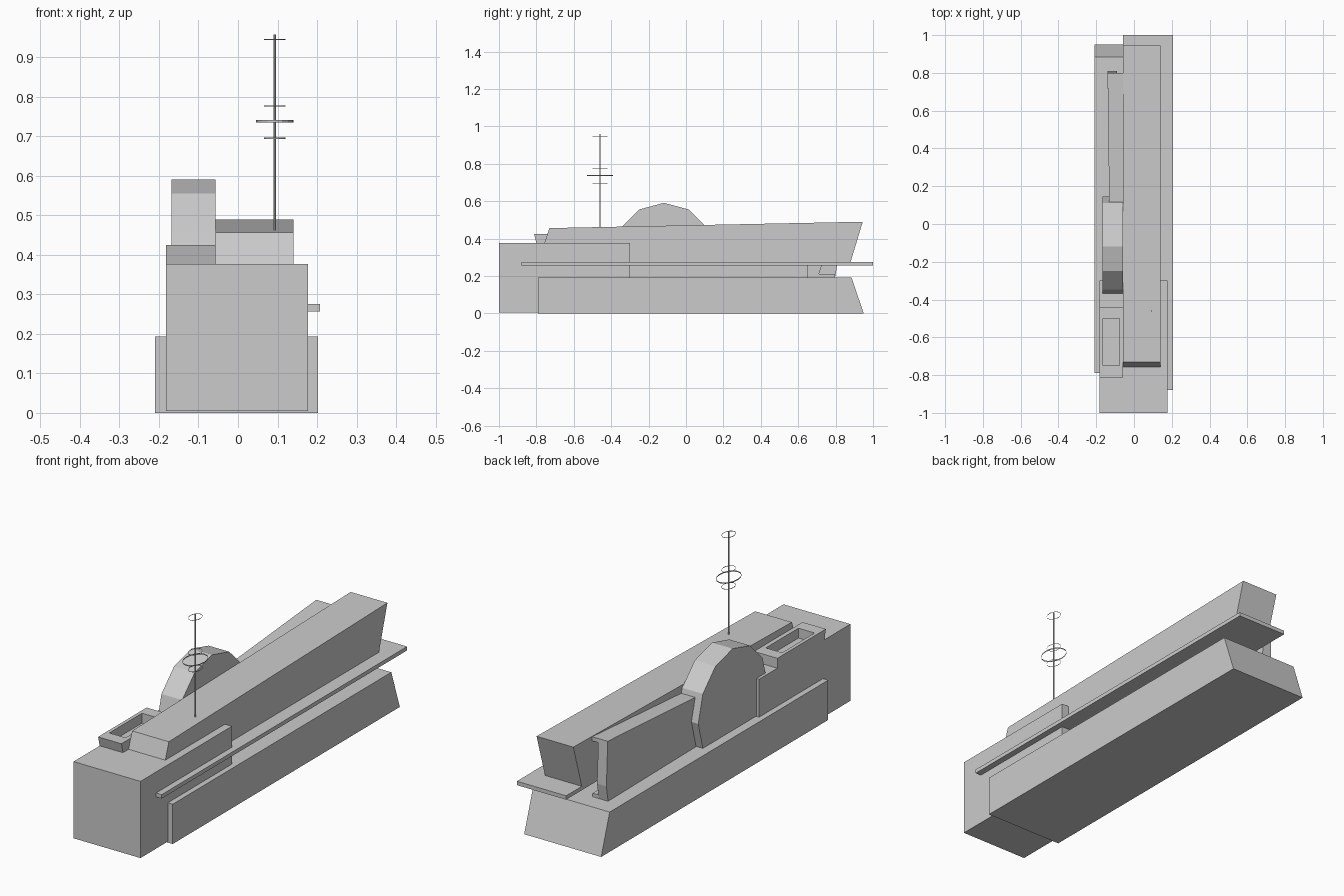
import bpy, bmesh, math

if "Cube" in bpy.data.objects:
    bpy.data.objects.remove(bpy.data.objects["Cube"])


def prism(name, x0, x1, profile):
    """Extrude a (y, z) outline from x0 to x1."""
    bm = bmesh.new()
    a = [bm.verts.new((x0, y, z)) for y, z in profile]
    b = [bm.verts.new((x1, y, z)) for y, z in profile]
    n = len(profile)
    bm.faces.new(a)
    bm.faces.new(b[::-1])
    for i in range(n):
        j = (i + 1) % n
        bm.faces.new((a[i], b[i], b[j], a[j]))
    bmesh.ops.recalc_face_normals(bm, faces=bm.faces)
    return finish(name, bm)


def finish(name, bm):
    me = bpy.data.meshes.new(name)
    bm.to_mesh(me)
    bm.free()
    ob = bpy.data.objects.new(name, me)
    bpy.context.collection.objects.link(ob)
    return ob


def box(name, x0, x1, y0, y1, z0, z1):
    return prism(name, x0, x1, [(y0, z0), (y1, z0), (y1, z1), (y0, z1)])


# Lower hull with raked rear end, and the tall front block
prism("base", -0.21, 0.203, [(-0.79, 0), (0.95, 0), (0.885, 0.193), (-0.79, 0.193)])
box("front_block", -0.182, 0.177, -1.0, -0.3, 0.005, 0.377)

# Recessed core, thin ledge and long upper storey
box("core_wall", -0.057, 0.10, -0.3, 0.65, 0.193, 0.256)
box("ledge", -0.057, 0.207, -0.88, 1.0, 0.256, 0.275)
prism("upper_storey", -0.057, 0.14,
      [(-0.757, 0.377), (-0.3, 0.377), (-0.3, 0.275), (0.88, 0.275),
       (0.945, 0.49), (-0.73, 0.456)])

# Twelve-sided drum, flattened where it meets the base
drum = [(-0.118 + 0.264 * math.sin(math.radians(a)), 0.327 + 0.264 * math.cos(math.radians(a)))
        for a in range(-120, 121, 30)]
prism("drum", -0.168, -0.057, drum)


# Rear side wing: outer panel, solid middle, and a framed opening at the end
def wing_top(y):
    return 0.435 + 0.05 * (y - 0.12) / 0.68


panel = prism("wing_panel", -0.14, -0.09,
              [(0.10, 0.193), (0.797, 0.193), (0.81, 0.27), (0.80, wing_top(0.8)), (0.10, wing_top(0.1))])
for v in panel.data.vertices:
    if v.co.y < 0.3 and v.co.x < -0.1:
        v.co.x += 0.009
prism("wing_filler", -0.09, -0.057,
      [(0.10, 0.193), (0.705, 0.193), (0.73, 0.27), (0.72, wing_top(0.72)), (0.10, wing_top(0.1))])
prism("wing_cap", -0.09, -0.057,
      [(0.72, wing_top(0.72) - 0.02), (0.80, wing_top(0.8) - 0.02),
       (0.80, wing_top(0.8)), (0.72, wing_top(0.72))])
box("wing_sill", -0.09, -0.057, 0.705, 0.797, 0.193, 0.21)

# Roof tray: rim made of four bars around a sunken floor
prism("tray_front", -0.182, -0.057, [(-0.80, 0.377), (-0.75, 0.377), (-0.75, 0.425), (-0.812, 0.425)])
box("tray_back", -0.182, -0.057, -0.50, -0.44, 0.377, 0.425)
box("tray_left", -0.182, -0.165, -0.75, -0.50, 0.377, 0.425)
box("tray_right", -0.078, -0.057, -0.75, -0.50, 0.377, 0.425)

# Mast with thin open oval bands
MX, MY = 0.093, -0.46


def tube(name, rx, ry, z0, z1, sides, caps):
    bm = bmesh.new()
    bmesh.ops.create_cone(bm, cap_ends=caps, segments=sides, radius1=1, radius2=1, depth=1)
    for v in bm.verts:
        v.co = (MX + rx * v.co.x, MY + ry * v.co.y, z0 if v.co.z < 0 else z1)
    return finish(name, bm)


tube("mast", 0.0035, 0.0035, 0.455, 0.958, 8, True)
for i, (z, rx, ry, h) in enumerate([(0.695, 0.027, 0.039, 0.0015), (0.738, 0.048, 0.07, 0.003),
                                    (0.777, 0.027, 0.039, 0.0015), (0.945, 0.027, 0.039, 0.0015)]):
    tube(f"mast_ring_{i + 1}", rx, ry, z - h, z + h, 16, False)
